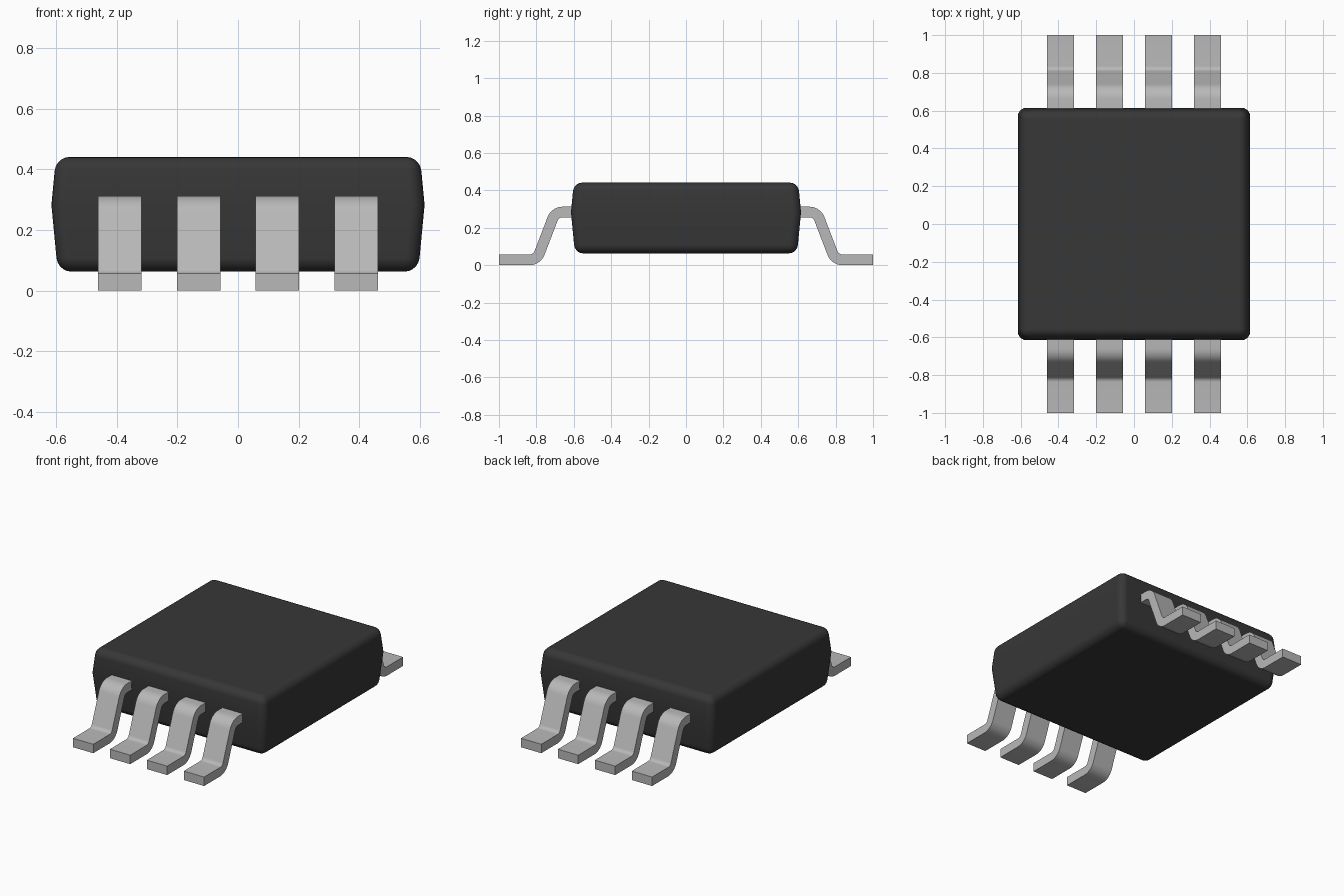
import bpy, bmesh, math

cube = bpy.data.objects.get("Cube")
if cube:
    bpy.data.objects.remove(cube, do_unlink=True)


def make_material(name, rgb, rough):
    m = bpy.data.materials.new(name)
    m.use_nodes = True
    m.diffuse_color = (*rgb, 1)
    bsdf = m.node_tree.nodes["Principled BSDF"]
    bsdf.inputs["Base Color"].default_value = (*rgb, 1)
    bsdf.inputs["Roughness"].default_value = rough
    return m


black = make_material("black plastic", (0.038, 0.038, 0.038), 0.6)
silver = make_material("grey metal", (0.48, 0.48, 0.48), 0.5)


def add_object(name, bm, mat, angle):
    bmesh.ops.recalc_face_normals(bm, faces=bm.faces)
    me = bpy.data.meshes.new(name)
    bm.to_mesh(me)
    bm.free()
    me.materials.append(mat)
    ob = bpy.data.objects.new(name, me)
    bpy.context.collection.objects.link(ob)
    bpy.ops.object.select_all(action='DESELECT')
    ob.select_set(True)
    bpy.context.view_layer.objects.active = ob
    bpy.ops.object.shade_smooth_by_angle(angle=math.radians(angle))
    return ob


# Package body: square block drafted towards top and bottom from a wide waist
bm = bmesh.new()
rings = []
for half, z in ((0.594, 0.063), (0.615, 0.283), (0.600, 0.441)):
    rings.append([bm.verts.new((sx * half, sy * half, z))
                  for sx, sy in ((-1, -1), (1, -1), (1, 1), (-1, 1))])
for low, high in zip(rings, rings[1:]):
    for i in range(4):
        j = (i + 1) % 4
        bm.faces.new((low[i], low[j], high[j], high[i]))
bm.faces.new(rings[0][::-1])
bm.faces.new(rings[-1])
bm.normal_update()
hard_edges = [e for e in bm.edges if e.calc_face_angle() > 0.6]
bmesh.ops.bevel(bm, geom=hard_edges, offset=0.045, offset_type='OFFSET',
                segments=5, profile=0.5, affect='EDGES')
body = add_object("package_body", bm, black, 40)
body.modifiers.new("Even shading", 'WEIGHTED_NORMAL').keep_sharp = True

# Gull-wing lead centre line: points (y, z) with the downward tilt at each
TILT, R, THICK, WIDTH, STEPS = math.radians(69), 0.057, 0.057, 0.143, 7
Z_TOP, Z_FOOT = 0.284, THICK / 2
path = [(0.57, Z_TOP, 0)]
for i in range(STEPS + 1):
    a = TILT * i / STEPS
    path.append((0.66 + R * math.sin(a), Z_TOP - R * (1 - math.cos(a)), a))
drop = Z_TOP - Z_FOOT - 2 * R * (1 - math.cos(TILT))
y_foot = 0.66 + 2 * R * math.sin(TILT) + drop / math.tan(TILT)
for i in range(STEPS, -1, -1):
    a = TILT * i / STEPS
    path.append((y_foot - R * math.sin(a), Z_FOOT + R * (1 - math.cos(a)), a))
path.append((1.0, Z_FOOT, 0))


def add_lead(name, x, side):
    """Sweep a flat strip along the centre line, on the front or back side."""
    bm = bmesh.new()
    rows = []
    for y, z, a in path:
        ny, nz = math.sin(a) * THICK / 2, math.cos(a) * THICK / 2
        rows.append([bm.verts.new((x + sx * WIDTH / 2, side * (y + s * ny), z + s * nz))
                     for sx, s in ((-1, -1), (1, -1), (1, 1), (-1, 1))])
    for r0, r1 in zip(rows, rows[1:]):
        for i in range(4):
            j = (i + 1) % 4
            bm.faces.new((r0[i], r0[j], r1[j], r1[i]))
    bm.faces.new(rows[0])
    bm.faces.new(rows[-1])
    add_object(name, bm, silver, 30)


# Four leads on each side
for side, label in ((-1, "front"), (1, "back")):
    for n in range(4):
        add_lead(f"{label}_lead_{n + 1}", (n - 1.5) * 0.26, side)
